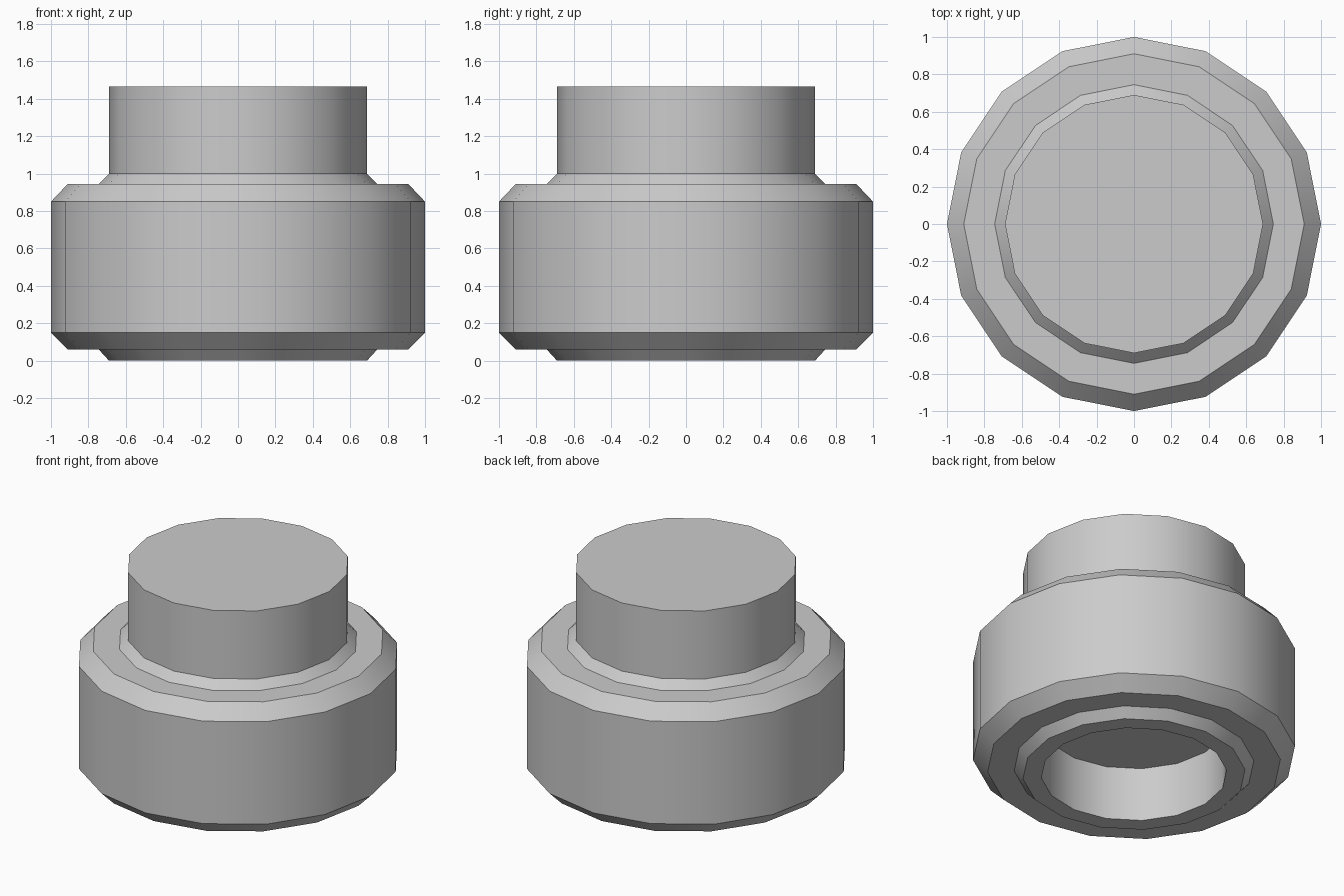
import bpy, bmesh, math

if "Cube" in bpy.data.objects:
    bpy.data.objects.remove(bpy.data.objects["Cube"])

SIDES = 16

# Half cross-section (radius, z) from recess ceiling, around the body, to stud top
profile = [
    (0.575, 0.37), (0.575, 0.0),                # bottom socket wall
    (0.69, 0.0), (0.745, 0.06),                 # lower collar
    (0.91, 0.06), (1.0, 0.15),                  # lower chamfer
    (1.0, 0.85), (0.91, 0.945),                 # body wall, upper chamfer
    (0.745, 0.945), (0.69, 1.0),                # upper collar
    (0.69, 1.465),                              # stud
]

bm = bmesh.new()
rings = []
for r, z in profile:
    rings.append([bm.verts.new((r * math.cos(2 * math.pi * i / SIDES),
                                r * math.sin(2 * math.pi * i / SIDES), z))
                  for i in range(SIDES)])

# Walls between neighbouring rings
for a, b in zip(rings, rings[1:]):
    for i in range(SIDES):
        j = (i + 1) % SIDES
        bm.faces.new((a[i], a[j], b[j], b[i]))

# Socket ceiling and stud top
bm.faces.new(rings[0][::-1])
bm.faces.new(rings[-1])
bmesh.ops.recalc_face_normals(bm, faces=bm.faces)

mesh = bpy.data.meshes.new("round_stud_brick")
bm.to_mesh(mesh)
bm.free()
obj = bpy.data.objects.new("round_stud_brick", mesh)
bpy.context.collection.objects.link(obj)

# Smooth round walls, crisp chamfer edges
bpy.context.view_layer.objects.active = obj
obj.select_set(True)
bpy.ops.object.shade_smooth_by_angle(angle=math.radians(30))
